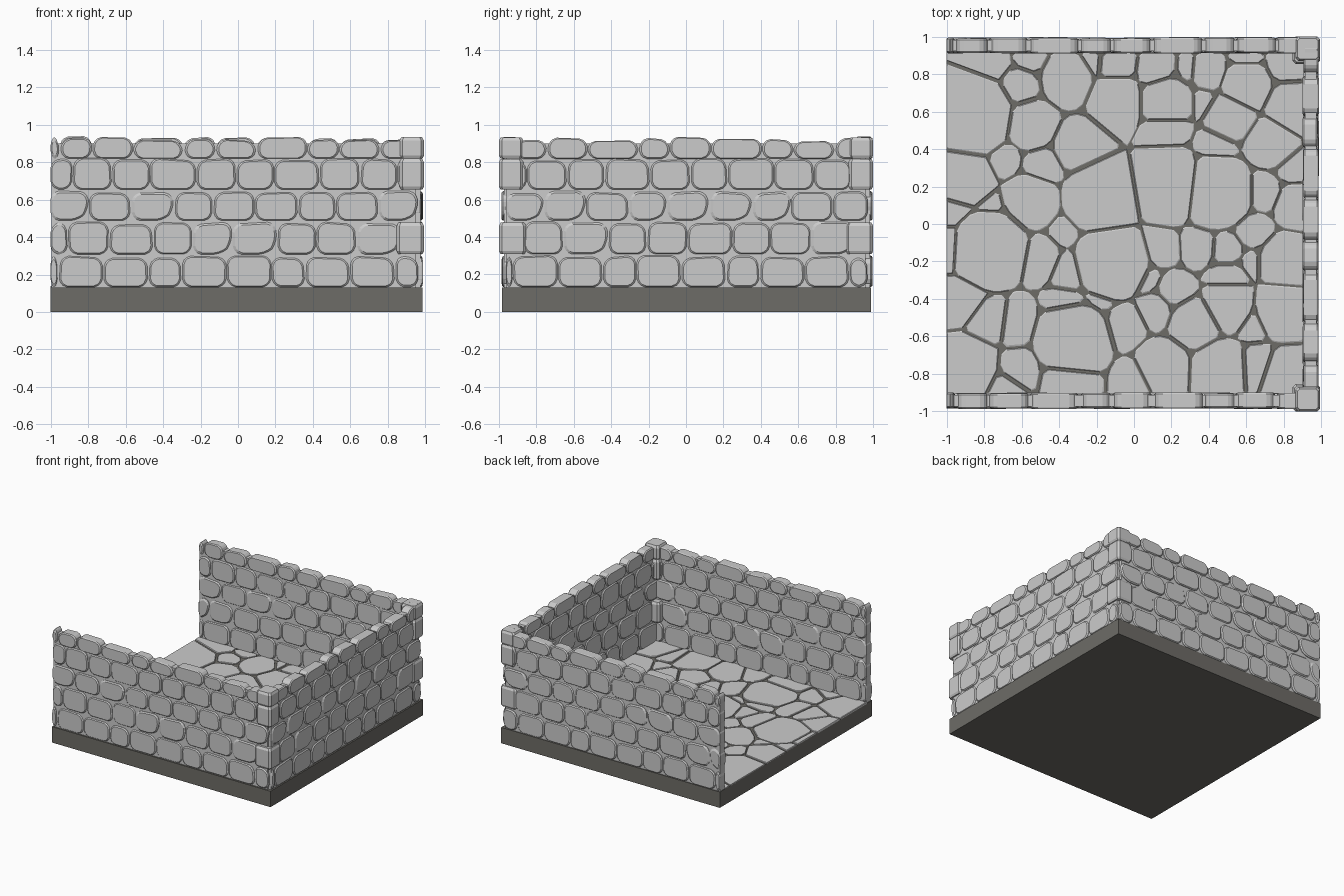
import bpy, bmesh, math, random
from mathutils import Vector

random.seed(4)
cube = bpy.data.objects.get("Cube")
if cube:
    bpy.data.objects.remove(cube)


def material(name, rgb):
    m = bpy.data.materials.new(name)
    m.use_nodes = True
    m.diffuse_color = (*rgb, 1)
    m.node_tree.nodes["Principled BSDF"].inputs["Base Color"].default_value = (*rgb, 1)
    return m


STONE = material("light_grey_stone", (0.6, 0.6, 0.6))
MORTAR = material("dark_grey_mortar", (0.155, 0.15, 0.135))


def finish(name, bm, mat):
    bmesh.ops.recalc_face_normals(bm, faces=bm.faces)
    mesh = bpy.data.meshes.new(name)
    bm.to_mesh(mesh)
    bm.free()
    mesh.materials.append(mat)
    obj = bpy.data.objects.new(name, mesh)
    bpy.context.collection.objects.link(obj)
    return obj


def box(bm, lo, hi):
    verts = bmesh.ops.create_cube(bm, size=1)["verts"]
    for v in verts:
        v.co = Vector([a + (b - a) * (c + 0.5) for a, b, c in zip(lo, hi, v.co)])
    return verts


def chamfer(poly, radius):
    """Cut every corner of a flat outline."""
    out = []
    for i, p in enumerate(poly):
        for q in (poly[i - 1], poly[(i + 1) % len(poly)]):
            edge = q - p
            out.append(p + edge * min(0.35, radius / max(edge.length, 0.001)))
    return out


def slab(bm, poly, rings, place):
    """Stack shrunken copies of an outline; rings are (depth, inset)."""
    centre = sum(poly, Vector((0, 0))) / len(poly)
    size = min((p - centre).length for p in poly)
    loops = []
    for depth, inset in rings:
        k = max(0.5, 1 - inset / size)
        loops.append([bm.verts.new(place(*(centre + (p - centre) * k), depth)) for p in poly])
    bm.faces.new(loops[0])
    bm.faces.new(loops[-1])
    n = len(poly)
    for a, b in zip(loops, loops[1:]):
        for i in range(n):
            j = (i + 1) % n
            bm.faces.new((a[i], a[j], b[j], b[i]))


# Base slab
bm = bmesh.new()
box(bm, (-1, -0.985, 0), (0.985, 0.99, 0.13))
finish("base_slab", bm, MORTAR)

# Flagstone centres in hundredths, grouped by stone radius
FLAGS = {
    0.2: [(-85, 58), (-77, -13), (-17, 14), (19, 20), (44, 17), (-12, -20), (-33, -62)],
    0.13: [(-55, 12), (-30, 42), (-54, 53), (-10, 66), (18, 66), (-36, 77), (60, 73),
           (72, 44), (78, -45), (50, -43), (16, -75), (45, -76), (32, -53), (-88, -75),
           (-35, -82), (52, 57), (-90, 24), (83, 62), (80, -20)],
    0.08: [(-95, -12), (-92, -41), (-77, -52), (-62, -54), (-60, -77), (-36, -45),
           (-50, -18), (-33, -25), (-48, 32), (-60, 73), (-10, 85), (18, 52), (13, 82),
           (40, 80), (45, 42), (68, 17), (85, 10), (63, -4), (35, -12), (14, -13),
           (50, -13), (50, -29), (22, -36), (-4, -54), (12, -46), (80, -80), (82, 85)],
    0.03: [(-95, 6), (-76, 7), (-36, -4), (-68, 35), (-55, 87), (-22, 86), (28, 81),
           (37, 66), (60, 86), (84, 30), (62, -20), (8, -30), (-18, -38), (63, -52),
           (65, -75), (0, -83), (-66, -86), (-75, 85)],
}
seeds = [(Vector(c) / 100, r) for r, group in FLAGS.items() for c in group]


def clip(poly, normal, limit):
    out = []
    for i, b in enumerate(poly):
        a = poly[i - 1]
        da, db = a.dot(normal) - limit, b.dot(normal) - limit
        if da * db < 0:
            out.append(a.lerp(b, da / (da - db)))
        if db <= 0:
            out.append(b)
    return out


# Floor paving: weighted cells around each centre
bm = bmesh.new()
for c, r in seeds:
    cell = [Vector(p) for p in ((-1, -0.92), (0.92, -0.92), (0.92, 0.92), (-1, 0.92))]
    for d, s in seeds:
        if d != c and cell:
            gap = d - c
            dist = gap.length
            reach = (dist * dist + r * r - s * s) / (2 * dist)
            n = gap / dist
            cell = clip(cell, n, c.dot(n) + reach - random.uniform(0.003, 0.011))
    if len(cell) > 2:
        edge_cell = min(p.x for p in cell) < -0.99
        outline = cell if edge_cell else chamfer(cell, 0.025)
        slab(bm, outline, [(0.125, 0), (0.137, 0), (0.14, 0.004)],
             lambda x, y, z: (x, y, z))
finish("floor_paving", bm, STONE)

# Wall courses: bottom, top, joints inside one repeating bay
BAY = 0.66
COURSES = [
    (0.13, 0.3, (0.04, 0.28, 0.52)),
    (0.305, 0.48, (0.095, 0.31, 0.55)),
    (0.485, 0.645, (0.0, 0.205, 0.43)),
    (0.65, 0.82, (0.115, 0.33, 0.53)),
    (0.815, 0.935, (0.05, 0.22, 0.44)),
]
THICK = 0.088


def wall(name, length, place, square_start):
    bm = bmesh.new()
    for row, (low, high, joints) in enumerate(COURSES):
        cuts = [0] + [b * BAY + j for b in range(3) for j in joints if b * BAY + j > 0.02]
        cuts = [c for c in cuts if c < length - 0.05] + [length]
        for left, right in zip(cuts, cuts[1:]):
            g = 0.003
            tilt = [random.uniform(-0.012, 0.006) for _ in range(4)]
            top = high + (random.uniform(-0.012, 0.004) if row == 4 else 0)
            a, b = left + g, right - g
            if left == 0 and square_start:
                a = left
            corners = [Vector(p) for p in (
                (a, low + g), (b, low + g),
                (b + tilt[0], top - g + tilt[1]), (a - tilt[2] * (left > 0), top - g + tilt[3]))]
            # some stones have a broken lower corner
            if row in (1, 2) and random.random() < 0.3:
                corners[1].x -= 0.05
                corners.insert(2, Vector((b, low + 0.06)))
            outline = chamfer(chamfer(corners, 0.03), 0.012)
            o = random.uniform(0, 0.007)
            i = THICK - random.uniform(0, 0.007)
            slab(bm, outline, [(o, 0.008), (o + 0.008, 0), (i - 0.008, 0), (i, 0.008)],
                 lambda u, z, w: place(u, w, z))
    finish(name + "_stones", bm, STONE)
    # inner core closing the joints
    bm = bmesh.new()
    box(bm, place(0.004, 0.014, 0.12), place(length - 0.015, THICK - 0.014, 0.9))
    finish(name + "_core", bm, STONE)


wall("front_wall", 1.965, lambda u, w, z: (u - 1, w - 0.987, z), True)
wall("back_wall", 1.965, lambda u, w, z: (u - 1, 0.997 - w, z), True)
wall("left_wall", 1.94, lambda u, w, z: (0.987 - w, u - 0.965, z), False)

# Corner quoins standing slightly proud of the walls
for side, name in ((-1, "front"), (1, "back")):
    bm = bmesh.new()
    for row in (1, 3, 4):
        low, high, _ = COURSES[row]
        w = 0.145 if row == 1 else 0.13
        a, b = 0.992 - w, 0.992
        c, d = side * (1 - w), side
        outline = chamfer([Vector(p) for p in ((a, c), (b, c), (b, d), (a, d))], 0.015)
        slab(bm, outline, [(low + 0.004, 0.01), (low + 0.02, 0),
                           (high - 0.02, 0), (high - 0.002, 0.012)],
             lambda x, y, z: (x, y, z))
    finish(name + "_corner_quoins", bm, STONE)
